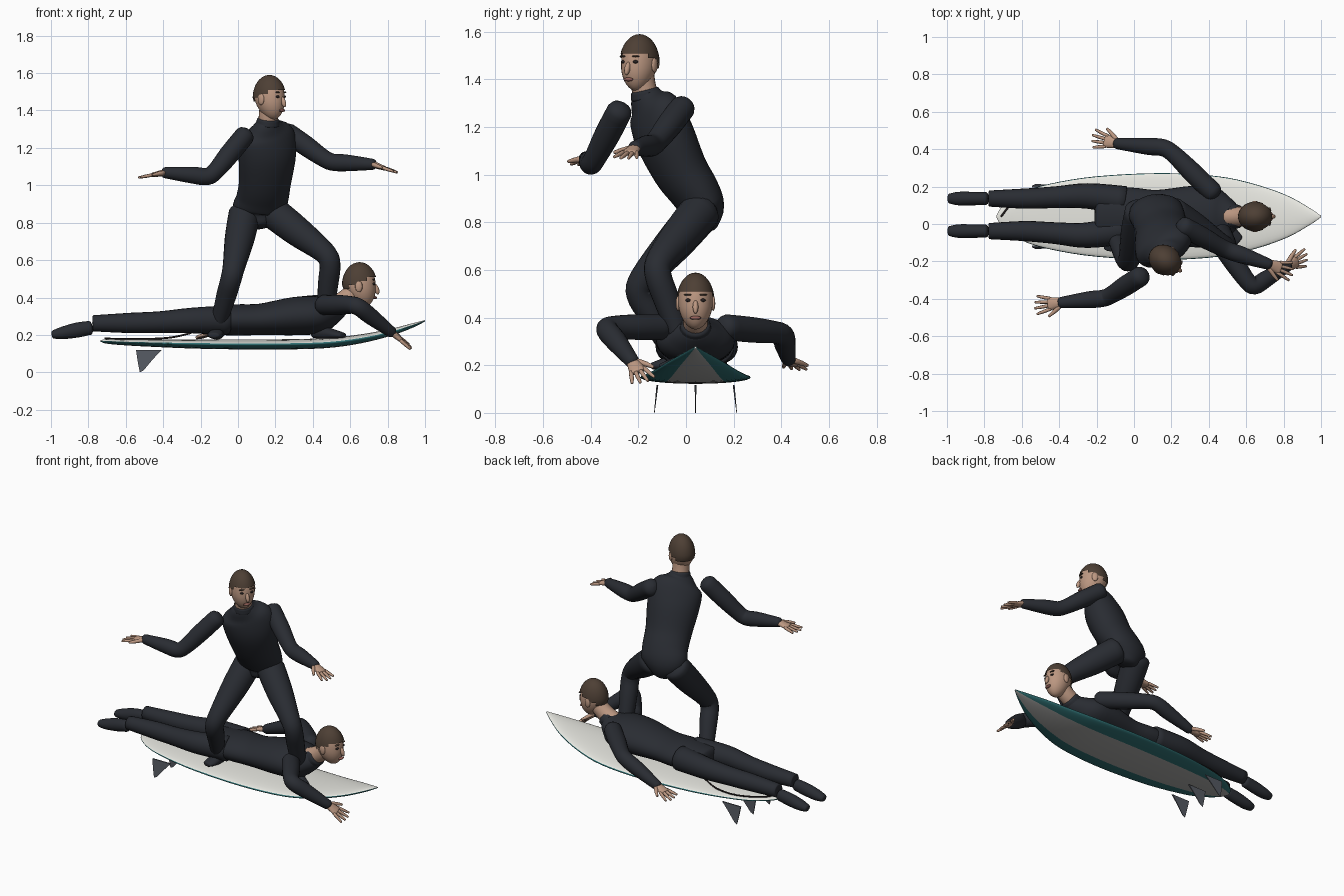
import bpy, bmesh, math
from mathutils import Vector as V, Matrix as M

if "Cube" in bpy.data.objects:
    bpy.data.objects.remove(bpy.data.objects["Cube"])

def mat(name, r, g, b):
    m = bpy.data.materials.new(name)
    m.diffuse_color = (r, g, b, 1)
    m.use_nodes = True
    m.node_tree.nodes["Principled BSDF"].inputs["Base Color"].default_value = m.diffuse_color
    return m

SUIT = mat("suit", .022, .025, .032)
SKIN = mat("skin", .50, .31, .22)
HAIR = mat("hair", .075, .05, .035)
DARK = mat("dark", .02, .015, .015)
LIP = mat("lip", .3, .12, .1)
WHITE = mat("deck_white", .8, .8, .75)
TEAL = mat("rail_teal", .03, .17, .18)
GREY = mat("bottom_grey", .4, .4, .39)
FIN = mat("fin_grey", .09, .1, .12)

def finish(name, bm, material, smooth=True):
    bmesh.ops.recalc_face_normals(bm, faces=bm.faces)
    me = bpy.data.meshes.new(name)
    bm.to_mesh(me)
    bm.free()
    for p in me.polygons:
        p.use_smooth = smooth
    me.materials.append(material)
    ob = bpy.data.objects.new(name, me)
    bpy.context.collection.objects.link(ob)
    return ob

def catmull(a, b, c, d, t):
    return .5 * (2*b + (c-a)*t + (2*a-5*b+4*c-d)*t*t + (3*b-a-3*c+d)*t**3)

def loft(name, secs, material, side=(0, 1, 0), side2=None, n=20, sub=4, cap=.4):
    """Smooth tube through (x, y, z, half_width[, half_depth]) sections with rounded ends."""
    secs = [tuple(s) if len(s) == 5 else tuple(s) + (s[3],) for s in secs]
    pts, k = [], len(secs)
    for i in range(k - 1):
        q = [secs[max(i-1, 0)], secs[i], secs[i+1], secs[min(i+2, k-1)]]
        pts += [[catmull(*(s[c] for s in q), j/sub) for c in range(5)] for j in range(sub)]
    pts.append(list(secs[-1]))
    pos = [V(p[:3]) for p in pts]
    last = len(pos) - 1
    s0, s1 = V(side), V(side2 or side)
    rings = []
    for i, p in enumerate(pts):
        t = (pos[min(i+1, last)] - pos[max(i-1, 0)]).normalized()
        s = s0.lerp(s1, i/last)
        s = (s - t*s.dot(t)).normalized()
        ring = (pos[i], s, t.cross(s), p[3], p[4])
        ends = [(u, math.sqrt(1.0004 - u*u)) for u in (1, .85, .5)]
        off = t * cap * min(p[3], p[4])
        if i == 0 and cap:
            rings += [(pos[i] - off*u, s, ring[2], p[3]*f, p[4]*f) for u, f in ends]
        rings.append(ring)
        if i == last and cap:
            rings += [(pos[i] + off*u, s, ring[2], p[3]*f, p[4]*f) for u, f in ends[::-1]]
    bm = bmesh.new()
    vs = [[bm.verts.new(o + s*w*math.cos(2*math.pi*j/n) + d*h*math.sin(2*math.pi*j/n))
           for j in range(n)] for o, s, d, w, h in rings]
    for a, b in zip(vs, vs[1:]):
        for j in range(n):
            bm.faces.new((a[j], a[(j+1) % n], b[(j+1) % n], b[j]))
    bm.faces.new(vs[0])
    bm.faces.new(vs[-1])
    return finish(name, bm, material)

def ball(name, mtx, size, material, shape=None, keep=None, seg=28):
    bm = bmesh.new()
    bmesh.ops.create_uvsphere(bm, u_segments=seg, v_segments=seg*2//3, radius=1)
    for v in bm.verts:
        v.co = V(a*b for a, b in zip(v.co, size))
        if shape:
            shape(v.co)
    if keep:
        bmesh.ops.delete(bm, geom=[f for f in bm.faces if not keep(f.calc_center_median())], context='FACES')
    bm.transform(mtx)
    return finish(name, bm, material)

def jaw(c):
    f = max(0, -c.z/.118)
    c.y *= 1 - .12*f*f
    c.x = c.x*(1 - .12*f) + .022*f

# Head faces local +x
def head(who, loc, yaw, pitch=0):
    m = M.Translation(loc) @ M.Rotation(yaw, 4, 'Z') @ M.Rotation(pitch, 4, 'Y')
    T = lambda *p: m @ M.Translation(p)
    ball(who + "_head", m, (.086, .073, .117), SKIN, jaw)
    ball(who + "_hair", m, (.094, .080, .122), HAIR, jaw, lambda c: c.z > .012 + .45*c.x)
    ball(who + "_nose", T(.09, 0, -.022) @ M.Rotation(-.35, 4, 'Y'), (.014, .012, .03), SKIN, seg=12)
    ball(who + "_lips", T(.083, 0, -.068), (.011, .024, .008), LIP, seg=12)
    for s, tag in ((1, "left"), (-1, "right")):
        ball(f"{who}_{tag}_ear", T(-.004, .074*s, -.008), (.02, .009, .031), SKIN, seg=12)
        ball(f"{who}_{tag}_eye", T(.075, .03*s, .006), (.009, .013, .007), DARK, seg=12)
        ball(f"{who}_{tag}_brow", T(.075, .031*s, .029), (.009, .019, .004), HAIR, seg=12)

# Hand: thumb lies on the "side" direction
def hand(name, wrist, direction, side):
    w, d, s = V(wrist), V(direction).normalized(), V(side)
    s = (s - d*s.dot(d)).normalized()
    P = lambda a, b, *r: tuple(w + d*a + s*b) + r
    loft(name + "_palm", [P(-.02, 0, .024, .02), P(.02, 0, .029, .017), P(.07, 0, .037, .012)], SKIN, s, n=12)
    for i in range(4):
        k = 1.5 - i
        ln = (.066, .076, .07, .056)[i]
        b = k*.019
        loft(f"{name}_finger_{i+1}", [P(.06, b, .0095), P(.07 + ln*.5, b + k*.007, .009),
             P(.07 + ln, b + k*.013, .006)], SKIN, s, n=8, sub=2)
    loft(name + "_thumb", [P(.01, .02, .013), P(.045, .047, .011), P(.075, .066, .007)], SKIN, s, n=8, sub=2)

# Arm with sleeve, shoulder to wrist
def arm(name, sh, el, wr, direction, thumb):
    sh, el, wr = V(sh), V(el), V(wr)
    P = lambda a, b, t, r: tuple(a.lerp(b, t)) + (r,)
    loft(name + "_sleeve", [P(sh, el, 0, .054), P(sh, el, .45, .054), P(sh, el, .85, .047), P(el, wr, .08, .046),
         P(el, wr, .4, .045), P(el, wr, 1, .03)], SUIT, (.1, .2, 1) if abs((el-sh).normalized().z) < .75 else (0, 1, .3),
         cap=.7)
    hand(name + "_hand", wr, direction, thumb)

# Surfboard: x, half width, middle height, half thickness
CY = .04
board = [(-.735, .006, .168, .004), (-.70, .06, .165, .012), (-.6, .128, .16, .016), (-.45, .175, .156, .02),
         (-.2, .215, .151, .025), (.15, .232, .149, .027), (.45, .215, .155, .027), (.65, .172, .178, .024),
         (.82, .112, .215, .018), (.94, .045, .253, .011), (1.0, .004, .276, .003)]
N = 32
ob = loft("surfboard", [(x, CY, z, w, h) for x, w, z, h in board], WHITE, n=N, cap=0)
ob.data.materials.append(TEAL)
ob.data.materials.append(GREY)
for p in ob.data.polygons:
    a = (p.index % N + .5) * 2*math.pi/N
    if p.index < len(ob.data.polygons) - 2:
        up = math.sin(a) > .1
        p.material_index = 0 if up else (1 if abs(math.cos(a)) > .58 else 2)

# Three fins
for tag, y, lean in (("centre", CY, 0), ("left", .2, .013), ("right", -.12, -.013)):
    bm = bmesh.new()
    prof = [(-.545, .118), (-.41, .118), (-.455, .07), (-.505, .01), (-.525, 0), (-.535, .05)]
    sides = [[bm.verts.new((x, y + lean*(.118-z)/.118 + o*(.3 + z/.17), z)) for x, z in prof] for o in (-.004, .004)]
    for s in sides:
        bm.faces.new(s)
    for i in range(6):
        j = (i+1) % 6
        bm.faces.new((sides[0][i], sides[0][j], sides[1][j], sides[1][i]))
    finish(tag + "_fin", bm, FIN, False)

# Leash on the deck
loft("leash", [(-.71, .04, .182, .005), (-.64, .12, .178, .005), (-.5, .185, .178, .005), (-.36, .19, .186, .005),
     (-.25, .16, .21, .005)], DARK, (0, 0, 1), n=8)

# Lying surfer
loft("lying_torso", [(-.19, .05, .275, .14, .072), (-.02, .045, .28, .15, .083), (.12, .04, .283, .142, .084),
     (.3, .04, .3, .163, .102), (.43, .04, .308, .16, .1), (.5, .04, .33, .11, .075), (.545, .04, .355, .062, .056)],
     SUIT, n=32, cap=.3)
loft("lying_collar", [(.53, .04, .35, .068, .062), (.56, .04, .368, .062, .056)], SUIT, cap=.2)
loft("lying_neck", [(.5, .04, .35, .054), (.57, .04, .385, .053), (.635, .04, .44, .052)], SKIN)
head("lying", (.65, .04, .467), 0)
for tag, y0, y1, y2 in (("left", .125, .15, .136), ("right", -.03, -.06, -.038)):
    loft(f"lying_{tag}_leg", [(-.05, y0, .28, .078), (-.25, y1, .277, .068), (-.42, (y1+y2)/2, .268, .058),
         (-.58, y2, .264, .054), (-.775, y2, .262, .043)], SUIT, cap=.1)
    loft(f"lying_{tag}_foot", [(-.79, y2, .238, .034, .037), (-.86, y2, .226, .036, .04), (-.94, y2, .21, .036, .033),
         (-.988, y2, .202, .026, .022)], SUIT)
arm("lying_left_arm", (.42, .17, .36), (.18, .405, .335), (-.09, .43, .225), (-.9, .2, -.28), (.1, 1, -.1))
arm("lying_right_arm", (.46, -.1, .36), (.63, -.34, .36), (.82, -.225, .215), (.75, .35, -.6), (0, 1, .2))

# Standing surfer, twisted from hips to shoulders
loft("standing_torso", [(.12, .06, .79, .075, .07), (.112, .068, .86, .14, .092), (.13, .035, .93, .142, .103),
     (.145, -.025, 1.02, .143, .112), (.157, -.09, 1.16, .16, .118), (.16, -.13, 1.265, .155, .095),
     (.16, -.158, 1.315, .095, .07), (.16, -.168, 1.345, .06, .056)], SUIT, (1, .05, 0), (.75, .72, 0), n=32, cap=.3)
loft("standing_collar", [(.16, -.166, 1.325, .066), (.162, -.172, 1.352, .06)], SUIT, cap=.2)
loft("standing_neck", [(.16, -.165, 1.32, .053), (.163, -.178, 1.37, .052), (.166, -.185, 1.43, .05)], SKIN)
head("standing", (.168, -.195, 1.468), -.6)
arm("standing_left_arm", (.265, -.015, 1.28), (.485, -.135, 1.125), (.72, -.215, 1.112), (.85, -.28, -.28), (-.1, -1, 0))
arm("standing_right_arm", (.035, -.28, 1.265), (-.145, -.395, 1.045), (-.39, -.42, 1.068), (-.95, -.1, -.18), (0, -1, 0))

def leg(name, hip, knee, ankle, heel, toe):
    h, k, a = V(hip), V(knee), V(ankle)
    P = lambda p, q, t, r: tuple(p.lerp(q, t)) + (r,)
    loft(name + "_leg", [P(h, k, 0, .086), P(h, k, .4, .08), P(h, k, .88, .06), P(k, a, .1, .056),
         P(k, a, .4, .054), P(k, a, 1, .04)], SUIT, (1, 0, 0))
    e, t = V(heel), V(toe)
    s = (t - e).cross(V((0, 0, 1)))
    loft(name + "_foot", [P(e, t, 0, .032) + (.032,), P(e, t, .4, .036) + (.034,), P(e, t, .75, .04) + (.024,),
         P(e, t, 1, .03) + (.015,)], SUIT, s)

leg("standing_front", (.2, .06, .845), (.495, -.13, .615), (.46, .0, .24), (.41, .03, .215), (.56, -.09, .197))
leg("standing_back", (.035, .065, .845), (-.03, -.21, .525), (-.11, -.05, .24), (-.1, .0, .215), (-.13, -.14, .197))
